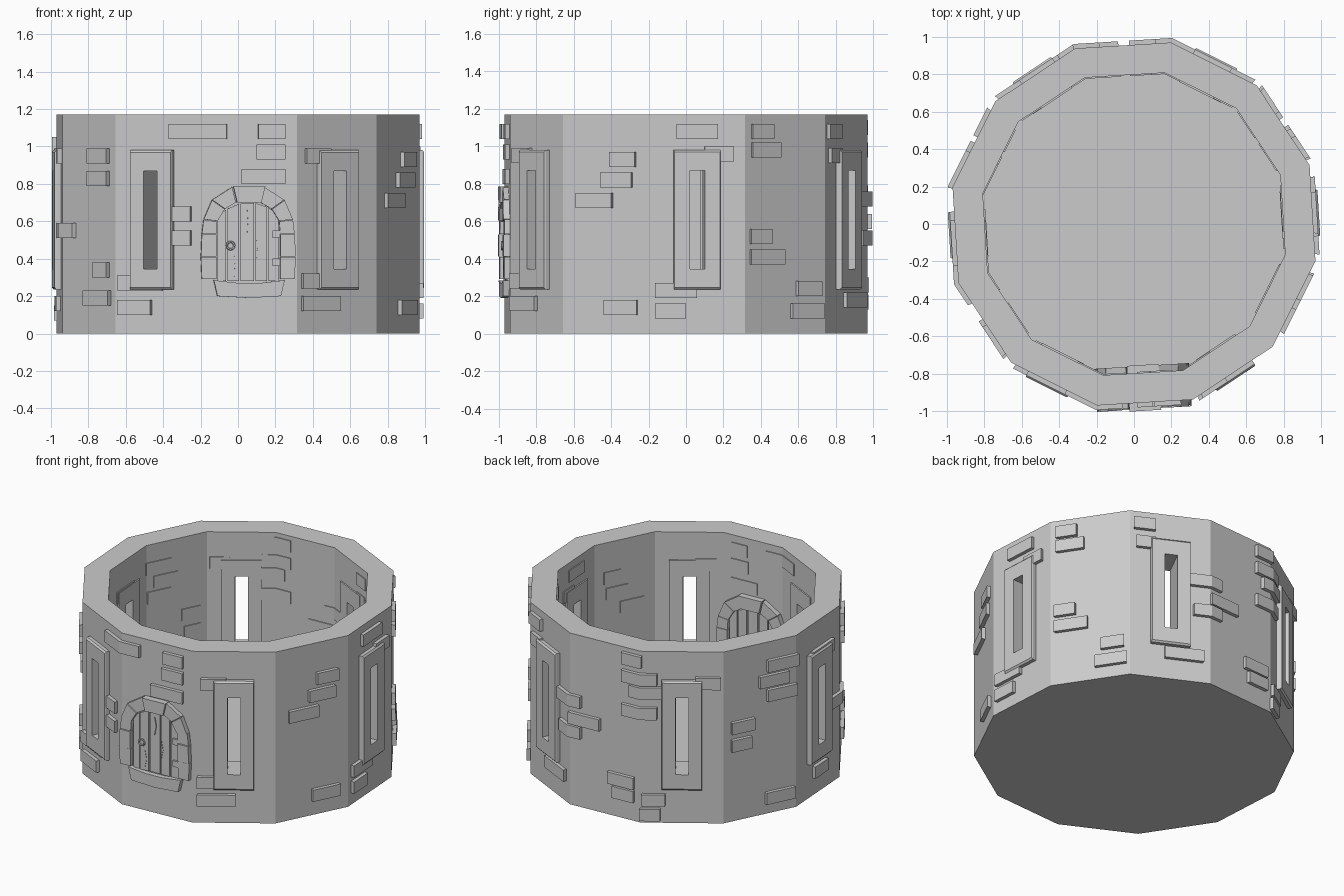
import bpy
import bmesh
from math import sin, cos, asin, atan2, radians, degrees, floor, ceil, pi
from mathutils import Vector

SIDES = 12
STEP = 360 / SIDES
FIRST = 18.5                      # angle of one corner of the wall
R_OUT, R_IN, HEIGHT = 0.99, 0.825, 1.17
FLOOR = 0.05
DOOR = FIRST - 3.5 * STEP         # direction the door faces

old = bpy.data.objects.get("Cube")
if old:
    bpy.data.objects.remove(old, do_unlink=True)

stone = bpy.data.materials.new("grey_stone")
stone.use_nodes = True
stone.diffuse_color = (0.6, 0.6, 0.6, 1)
bsdf = next(n for n in stone.node_tree.nodes if n.type == "BSDF_PRINCIPLED")
bsdf.inputs["Base Color"].default_value = stone.diffuse_color
bsdf.inputs["Roughness"].default_value = 0.9


def make_object(name, bm):
    bmesh.ops.recalc_face_normals(bm, faces=bm.faces)
    mesh = bpy.data.meshes.new(name)
    bm.to_mesh(mesh)
    bm.free()
    mesh.materials.append(stone)
    obj = bpy.data.objects.new(name, mesh)
    bpy.context.collection.objects.link(obj)
    return obj


def loft(bm, rings):
    """Closed solid through rings of equally many points."""
    loops = [[bm.verts.new(p) for p in ring] for ring in rings]
    for low, high in zip(loops, loops[1:]):
        for i in range(len(low)):
            j = (i + 1) % len(low)
            bm.faces.new((low[i], low[j], high[j], high[i]))
    bm.faces.new(loops[0])
    bm.faces.new(loops[-1])


def on_face(az, t, z, r):
    """Point at sideways offset t, height z and distance r on a wall side."""
    a = radians(az)
    return Vector((r * cos(a) - t * sin(a), r * sin(a) + t * cos(a), z))


def plate(bm, az, outline, r0, r1):
    """Outline in (sideways, height) pushed outward from r0 to r1."""
    loft(bm, [[on_face(az, t, z, r) for t, z in outline] for r in (r0, r1)])


def rect(t0, t1, z0, z1):
    return [(t0, z0), (t1, z0), (t1, z1), (t0, z1)]


def shrink(outline, gap=0.97):
    mt = sum(p[0] for p in outline) / len(outline)
    mz = sum(p[1] for p in outline) / len(outline)
    return [(mt + (t - mt) * gap, mz + (z - mz) * gap) for t, z in outline]


def cut(obj, cutter):
    mod = obj.modifiers.new("openings", "BOOLEAN")
    mod.object = cutter
    mod.solver = "EXACT"
    graph = bpy.context.evaluated_depsgraph_get()
    result = bpy.data.meshes.new_from_object(obj.evaluated_get(graph))
    obj.modifiers.clear()
    obj.data = result


# Round wall with a floor: one continuous shell
def ring(radius, z):
    angles = [radians(FIRST + i * STEP) for i in range(SIDES)]
    return [(radius * cos(a), radius * sin(a), z) for a in angles]


bm = bmesh.new()
loft(bm, [ring(R_OUT, 0), ring(R_OUT, HEIGHT), ring(R_IN, HEIGHT), ring(R_IN, FLOOR)])
wall = make_object("tower_wall", bm)

# Window surrounds on every second side, with slots right through
frames, slots = bmesh.new(), bmesh.new()
for i in range(6):
    az = DOOR + STEP + i * 2 * STEP
    shift = -0.03 if i == 5 else 0
    outer = rect(shift - 0.125, shift + 0.125, 0.235, 0.98)
    face = shrink(outer, 0.97)
    loft(frames, [[on_face(az, t, z, r) for t, z in line]
                  for line, r in ((outer, 0.788), (outer, 0.98), (face, 0.99))])
    plate(slots, az, rect(shift - 0.04, shift + 0.04, 0.345, 0.87), 0.6, 1.2)
window_frames = make_object("window_frames", frames)
cutter = make_object("window_cutter", slots)
cutter.hide_render = True
for target in (wall, window_frames):
    cut(target, cutter)
bpy.data.objects.remove(cutter, do_unlink=True)


# Raised bricks that follow the wall and bend round its corners
def wall_point(angle, scale, z):
    a = radians(angle)
    mid = FIRST + STEP * (floor((angle - FIRST) / STEP) + 0.5)
    r = scale * R_OUT * cos(radians(STEP / 2)) / cos(radians(angle - mid))
    return (r * cos(a), r * sin(a), z)


def brick(bm, view, left, right, mid, tall=8):
    a0, a1 = (view + degrees(asin(u / 98)) for u in (left, right))
    first, last = ceil((a0 - FIRST) / STEP), floor((a1 - FIRST) / STEP)
    corners = [FIRST + k * STEP for k in range(first, last + 1)]
    angles = [a0, *corners, a1]
    inner = 0.992 * R_IN / R_OUT
    rings = []
    for z in ((mid - tall / 2) / 100, (mid + tall / 2) / 100):
        rings.append([wall_point(a, 1.025, z) for a in angles]
                     + [wall_point(a, inner, z) for a in reversed(angles)])
    loft(bm, rings)


# left edge, right edge and mid height, in hundredths, seen from a direction
front_bricks = [
    (-37, -6, 108), (11, 25, 108), (10, 25, 97), (2, 25, 84), (36, 50, 95),
    (-81, -69, 95), (-81, -69, 83), (-36, -25, 64), (-36, -25, 51),
    (-78, -69, 34), (-83, -68, 19), (-63, -41, 27), (-63, -47, 14),
    (34, 55, 16), (34, 45, 28), (-97, -88, 55)]
right_bricks = [
    (-41, -27, 93), (-46, -29, 82), (-58, -40, 71), (-44, -26, 14),
    (-5, 17, 108), (10, 25, 96), (35, 47, 108), (35, 51, 98), (34, 46, 52),
    (34, 53, 41), (-16, 6, 23), (-16, 0, 12), (60, 71, 24), (57, 72, 12),
    (75, 83, 108), (76, 83, 95), (86, 95, 18)]
back_bricks = [
    (-82, -65, 72), (-71, -54, 60), (-78, -65, 51), (-40, -27, 110),
    (-40, -18, 98), (-35, -14, 89), (-40, -18, 75), (-49, -32, 26),
    (-46, -32, 17), (-27, -13, 16), (-28, -16, 6), (6, 21, 96),
    (51, 68, 101), (46, 63, 91), (51, 67, 81), (28, 43, 64), (28, 41, 52),
    (50, 66, 11), (79, 91, 95), (80, 88, 16)]
bm = bmesh.new()
for view, rows in ((-90, front_bricks), (0, right_bricks), (125, back_bricks)):
    for row in rows:
        brick(bm, view, *row)
make_object("wall_bricks", bm)

# Door arch: jamb and arch stones mirrored around a keystone
joints = [((0.17, 0.29), (0.25, 0.29)), ((0.17, 0.41), (0.255, 0.41)),
          ((0.17, 0.53), (0.25, 0.53)), ((0.165, 0.60), (0.24, 0.61)),
          ((0.125, 0.665), (0.195, 0.715)), ((0.065, 0.70), (0.085, 0.785))]
bm = bmesh.new()
for side in (-1, 1):
    for k, (low, high) in enumerate(zip(joints, joints[1:])):
        outline = [low[0], low[1], high[1], high[0]]
        outline = shrink([(side * t - 0.005, z) for t, z in outline])
        plate(bm, DOOR, outline, 0.76, 0.985 + 0.006 * (k % 2))
(it, iz), (ot, oz) = joints[-1]
plate(bm, DOOR, [(-it, iz), (it, iz), (ot, oz), (-ot, oz)], 0.755, 1.0)
make_object("door_arch", bm)

# Door step
bm = bmesh.new()
plate(bm, DOOR, [(-0.17, 0.2), (0, 0.19), (0.17, 0.2), (0.19, 0.285),
                 (0.06, 0.27), (-0.06, 0.27), (-0.19, 0.285)], 0.76, 0.99)
make_object("door_step", bm)

# Door planks with a curved top
bm = bmesh.new()
edges = [-0.172, -0.12, -0.05, 0.03, 0.1, 0.162]
for k, (a, b) in enumerate(zip(edges, edges[1:])):
    a, b = a + 0.004, b - 0.004
    plate(bm, DOOR, [(a, 0.28), (b, 0.28), (b, 0.7 - 2.5 * b * b),
                     (a, 0.7 - 2.5 * a * a)], 0.775, 0.966 + 0.004 * (k % 2))
make_object("door_planks", bm)

# Wood cracks and hinges
bm = bmesh.new()
for t, z in ((-0.01, 0.6), (0.04, 0.45), (-0.08, 0.36)):
    plate(bm, DOOR, [(t, z - 0.06), (t + 0.012, z), (t, z + 0.06), (t + 0.004, z)],
          0.96, 0.973)
for z in (0.38, 0.53):
    plate(bm, DOOR, rect(0.125, 0.165, z - 0.02, z + 0.02), 0.96, 0.98)
make_object("door_cracks_and_hinges", bm)

# Ring handle
bpy.ops.mesh.primitive_torus_add(
    major_radius=0.02, minor_radius=0.006, major_segments=12, minor_segments=6,
    location=on_face(DOOR, -0.1, 0.47, 0.978),
    rotation=(pi / 2, 0, radians(DOOR + 90)))
handle = bpy.context.object
handle.name = "door_handle"
handle.data.materials.append(stone)
